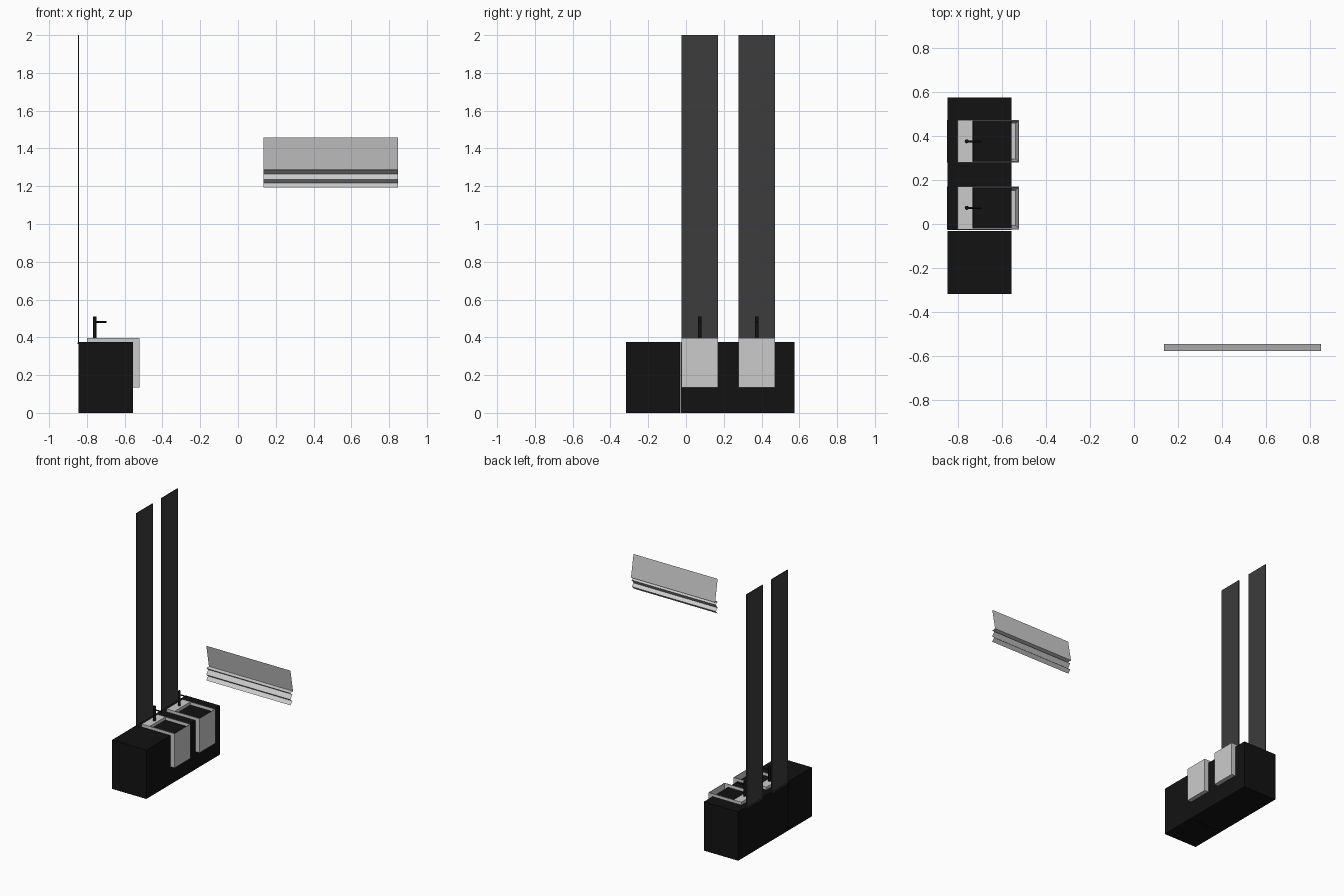
import bpy, bmesh, math
from mathutils import Vector

if "Cube" in bpy.data.objects:
    bpy.data.objects.remove(bpy.data.objects["Cube"])


def material(name, v):
    m = bpy.data.materials.new(name)
    m.diffuse_color = (v, v, v, 1)
    m.use_nodes = True
    m.node_tree.nodes["Principled BSDF"].inputs["Base Color"].default_value = m.diffuse_color
    return m


black = material("matt_black", 0.006)
dark = material("dark_glass", 0.045)


def finish(name, bm, mat=None):
    bmesh.ops.recalc_face_normals(bm, faces=bm.faces)
    me = bpy.data.meshes.new(name)
    bm.to_mesh(me)
    bm.free()
    ob = bpy.data.objects.new(name, me)
    bpy.context.collection.objects.link(ob)
    if mat:
        me.materials.append(mat)
    return ob


def box(name, x, y, z, mat=None):
    bm = bmesh.new()
    bmesh.ops.create_cube(bm, size=1)
    for v in bm.verts:
        v.co = Vector([(r[0] + r[1]) / 2 + c * (r[1] - r[0])
                       for c, r in zip(v.co, (x, y, z))])
    return finish(name, bm, mat)


def rod(name, a, b, r, mat, sides=20):
    a, b = Vector(a), Vector(b)
    bpy.ops.mesh.primitive_cylinder_add(vertices=sides, radius=r, depth=(b - a).length,
                                        location=(a + b) / 2)
    ob = bpy.context.object
    ob.name = name
    ob.rotation_euler = (b - a).to_track_quat('Z', 'Y').to_euler()
    ob.data.materials.append(mat)
    bpy.ops.object.shade_smooth_by_angle()


def ring(bm, x, y, z):
    return [bm.verts.new((x[i], y[j], z)) for i, j in ((0, 0), (1, 0), (1, 1), (0, 1))]


def sink(name, cy):
    # block with a tapered basin set in its front part
    bm = bmesh.new()
    h = 0.097
    bottom = ring(bm, (-0.80, -0.521), (cy - h, cy + h), 0.135)
    top = ring(bm, (-0.80, -0.521), (cy - h, cy + h), 0.397)
    lip = ring(bm, (-0.732, -0.525), (cy - 0.092, cy + 0.092), 0.397)
    floor = ring(bm, (-0.715, -0.538), (cy - 0.08, cy + 0.08), 0.21)
    for a, b in ((bottom, top), (top, lip), (lip, floor)):
        for i in range(4):
            j = (i + 1) % 4
            bm.faces.new((a[i], a[j], b[j], b[i]))
    bm.faces.new(bottom)
    bm.faces.new(floor)
    finish(name, bm)


# cabinets
box("side_cabinet", (-0.845, -0.555), (-0.317, -0.031), (0, 0.375), black)
box("sink_cabinet", (-0.845, -0.555), (-0.028, 0.575), (0, 0.375), black)

# the two washing places
for n, cy in enumerate((0.073, 0.375), 1):
    sink(f"sink_{n}", cy)
    rod(f"drain_{n}", (-0.677, cy, 0.209), (-0.677, cy, 0.214), 0.014, black)
    rod(f"tap_post_{n}", (-0.759, cy, 0.39), (-0.759, cy, 0.51), 0.009, black)
    rod(f"tap_spout_{n}", (-0.759, cy, 0.481), (-0.695, cy, 0.481), 0.0045, black, 12)
    box(f"mirror_panel_{n}", (-0.846, -0.841), (cy - 0.097, cy + 0.097), (0.365, 2.0), dark)
    box(f"panel_foot_{n}", (-0.849, -0.841), (cy - 0.097, cy + 0.097), (0.365, 0.372), dark)

# folded wall blind: sloping sheet above a zigzag of pleats
profile = [(-0.576, 1.457), (-0.545, 1.288), (-0.577, 1.284), (-0.553, 1.266),
           (-0.577, 1.235), (-0.553, 1.216), (-0.577, 1.192)]
bm = bmesh.new()
rows = [[bm.verts.new((x, y, z)) for x in (0.135, 0.848)] for y, z in profile]
for a, b in zip(rows, rows[1:]):
    bm.faces.new((a[0], a[1], b[1], b[0]))
finish("wall_blind", bm)
